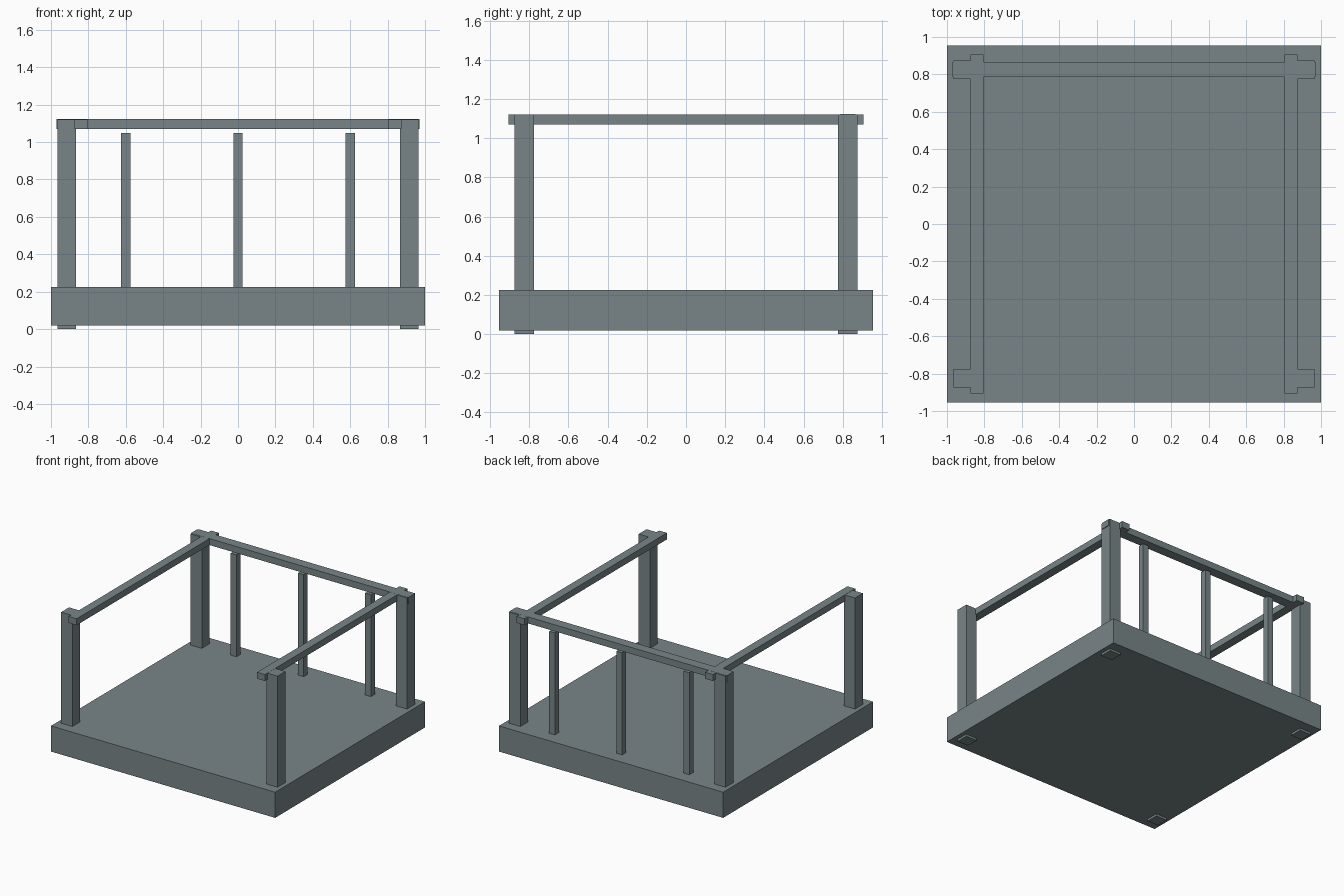
import bpy

if "Cube" in bpy.data.objects:
    bpy.data.objects.remove(bpy.data.objects["Cube"])

slate = bpy.data.materials.new("slate_grey")
slate.diffuse_color = (0.19, 0.235, 0.245, 1.0)
slate.use_nodes = True
slate.node_tree.nodes["Principled BSDF"].inputs["Base Color"].default_value = slate.diffuse_color


def box(name, x, y, z):
    """Axis-aligned box from (min, max) ranges."""
    bpy.ops.mesh.primitive_cube_add(
        size=1, location=[(a + b) / 2 for a, b in (x, y, z)])
    ob = bpy.context.object
    ob.name = name
    ob.scale = [b - a for a, b in (x, y, z)]
    bpy.ops.object.transform_apply(location=False, rotation=False, scale=True)
    ob.data.materials.append(slate)
    return ob


# Deck slab
box("deck", (-1, 1), (-0.955, 0.955), (0.018, 0.225))

# Corner posts run through the deck and stick out slightly as feet
for sx, side in ((-1, "left"), (1, "right")):
    for sy, end in ((-1, "front"), (1, "back")):
        cx, cy = sx * 0.915, sy * 0.825
        box(f"{end}_{side}_post", (cx - 0.05, cx + 0.05),
            (cy - 0.05, cy + 0.05), (0, 1.121))

    # Side handrails, resting on the inner edge of the posts
    cx = sx * 0.84
    box(f"{side}_rail", (cx - 0.035, cx + 0.035), (-0.907, 0.907), (1.07, 1.122))

# Back handrail
box("back_rail", (-0.97, 0.97), (0.786, 0.866), (1.07, 1.1225))

# Balusters below the back rail
for i, cx in enumerate((-0.6, 0, 0.6)):
    box(f"baluster_{i + 1}", (cx - 0.025, cx + 0.025), (0.80, 0.85), (0.22, 1.048))
